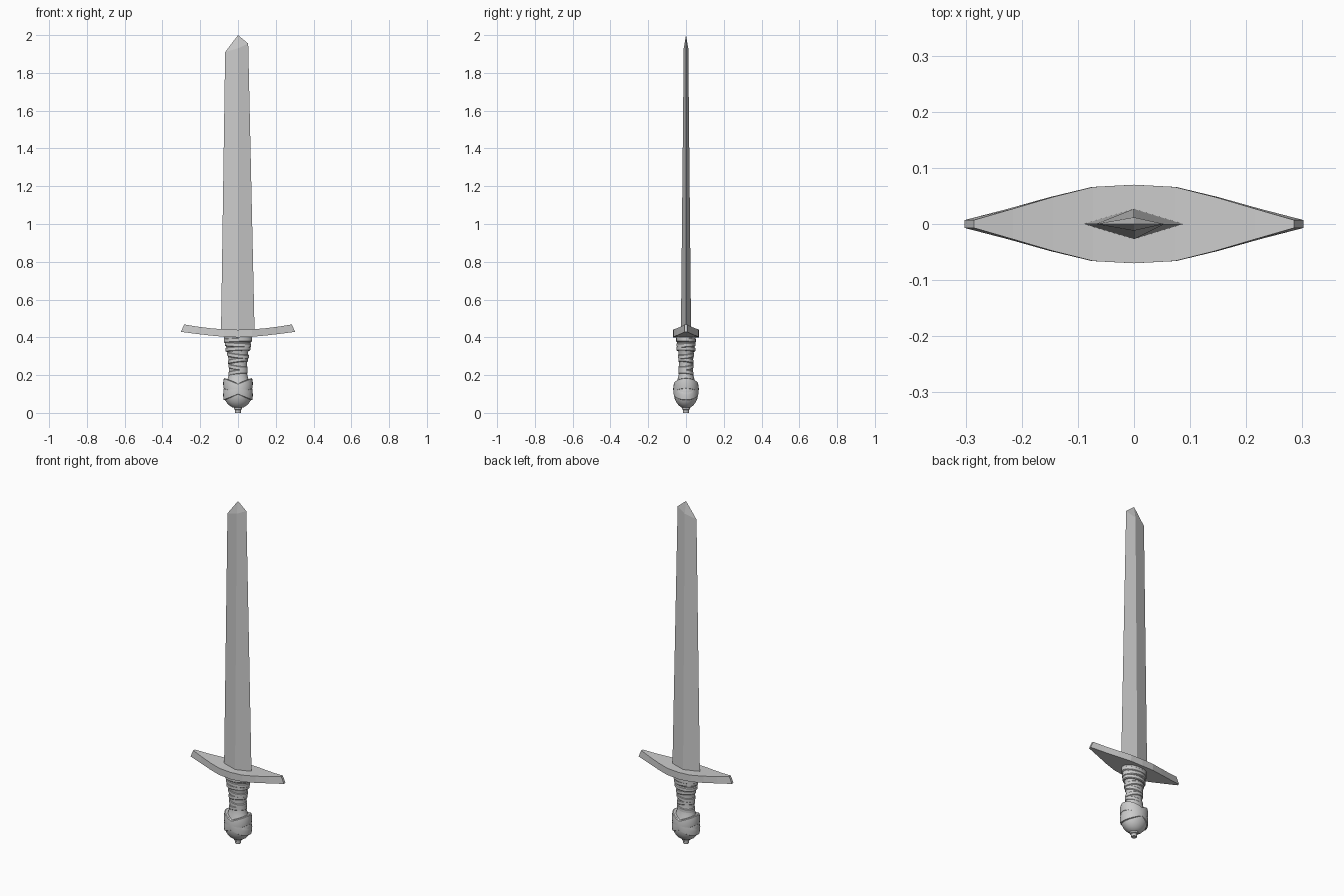
import bpy, math

if "Cube" in bpy.data.objects:
    bpy.data.objects.remove(bpy.data.objects["Cube"])

steel = bpy.data.materials.new("plain grey")
steel.diffuse_color = (0.6, 0.6, 0.6, 1)
steel.use_nodes = True
steel.node_tree.nodes["Principled BSDF"].inputs["Base Color"].default_value = steel.diffuse_color


def make(name, verts, faces, smooth=False):
    me = bpy.data.meshes.new(name)
    me.from_pydata(verts, [], faces)
    me.materials.append(steel)
    ob = bpy.data.objects.new(name, me)
    bpy.context.collection.objects.link(ob)
    bpy.ops.object.select_all(action='DESELECT')
    ob.select_set(True)
    bpy.context.view_layer.objects.active = ob
    bpy.ops.object.mode_set(mode='EDIT')
    bpy.ops.mesh.select_all(action='SELECT')
    bpy.ops.mesh.normals_make_consistent(inside=False)
    bpy.ops.object.mode_set(mode='OBJECT')
    if smooth:
        bpy.ops.object.shade_smooth_by_angle(angle=math.radians(35))
    return ob


def loft(name, rings, smooth=False):
    """Skin a list of equal-length rings and cap both ends."""
    n = len(rings[0])
    verts = [p for r in rings for p in r]
    faces = [(i * n + j, i * n + (j + 1) % n, (i + 1) * n + (j + 1) % n, (i + 1) * n + j)
             for i in range(len(rings) - 1) for j in range(n)]
    faces += [tuple(range(n))[::-1], tuple(range(len(verts) - n, len(verts)))]
    return make(name, verts, faces, smooth)


def lathe(name, profile, sides=24, tilt=0.0, lean=0.0):
    """Oval turned part from (z, rx, ry); tilt and lean slant the rings."""
    rings = []
    for z, rx, ry in profile:
        ring = []
        for k in range(sides):
            a = 2 * math.pi * k / sides
            x, y = rx * math.cos(a), ry * math.sin(a)
            ring.append((x, y, z + tilt * x + lean * y))
        rings.append(ring)
    return loft(name, rings, True)


# blade: diamond section, uneven shoulders, pointed tip
v = [(-.09, 0, .42), (0, -.027, .42), (.088, 0, .42), (0, .027, .42),
     (-.068, 0, 1.91), (0, -.012, 1.93), (.054, 0, 1.955), (0, .012, 1.93), (0, 0, 2)]
f = [(i, (i + 1) % 4, 4 + (i + 1) % 4, 4 + i) for i in range(4)]
f += [(4 + i, 4 + (i + 1) % 4, 8) for i in range(4)] + [(3, 2, 1, 0)]
make("blade", v, f)

# crossguard: upswept bar tapering to narrow ends
half = [(0, 0, .07, .400, .440), (.075, .073, .066, .403, .442),
        (.15, .145, .048, .410, .448), (.225, .216, .027, .419, .457),
        (.302, .285, .007, .429, .468)]
stations = [(-a, -b, w, lo, hi) for a, b, w, lo, hi in half[:0:-1]] + half
loft("crossguard", [[(a, -w, lo), (a, w, lo), (b, w, hi), (b, -w, hi)]
                    for a, b, w, lo, hi in stations])

# grip: waisted oval handle with flared collar
lathe("grip", [(.15, .064, .054), (.18, .055, .044), (.21, .047, .037), (.26, .047, .037),
               (.30, .053, .039), (.325, .054, .041), (.335, .060, .044),
               (.365, .065, .046), (.385, .072, .049), (.41, .077, .052)])

# leather wraps: slanted bands around the handle
wraps = [(.385, .075, .052, .04), (.362, .070, .050, -.05), (.338, .066, .050, .05),
         (.305, .057, .043, -.12), (.275, .053, .041, .12),
         (.243, .051, .040, -.14), (.212, .051, .040, .12)]
for i, (z, rx, ry, t) in enumerate(wraps):
    lathe(f"grip_wrap_{i + 1}", [(z - .012, rx - .005, ry - .004), (z - .008, rx, ry),
                                 (z + .008, rx, ry), (z + .012, rx - .005, ry - .004)],
          tilt=t, lean=-t)

# pommel: rounded knob
lathe("pommel", [(.108 - .085 * math.cos(a), .078 * math.sin(a), .065 * math.sin(a))
                 for a in (math.pi * (i + .5) / 12 for i in range(12))])

# two crossing straps over the pommel
for side, t in (("left", -.4), ("right", .4)):
    lathe(f"pommel_strap_{side}", [(.128 + d, r * .079, r * .068) for d, r in
                                   ((-.032, .9), (-.028, .97), (0, 1), (.024, .95), (.028, .88))],
          tilt=t)

# end button
lathe("pommel_button", [(0, .015, .015), (.016, .016, .016), (.019, .021, .021),
                        (.03, .023, .023), (.036, .016, .016)], 12)
